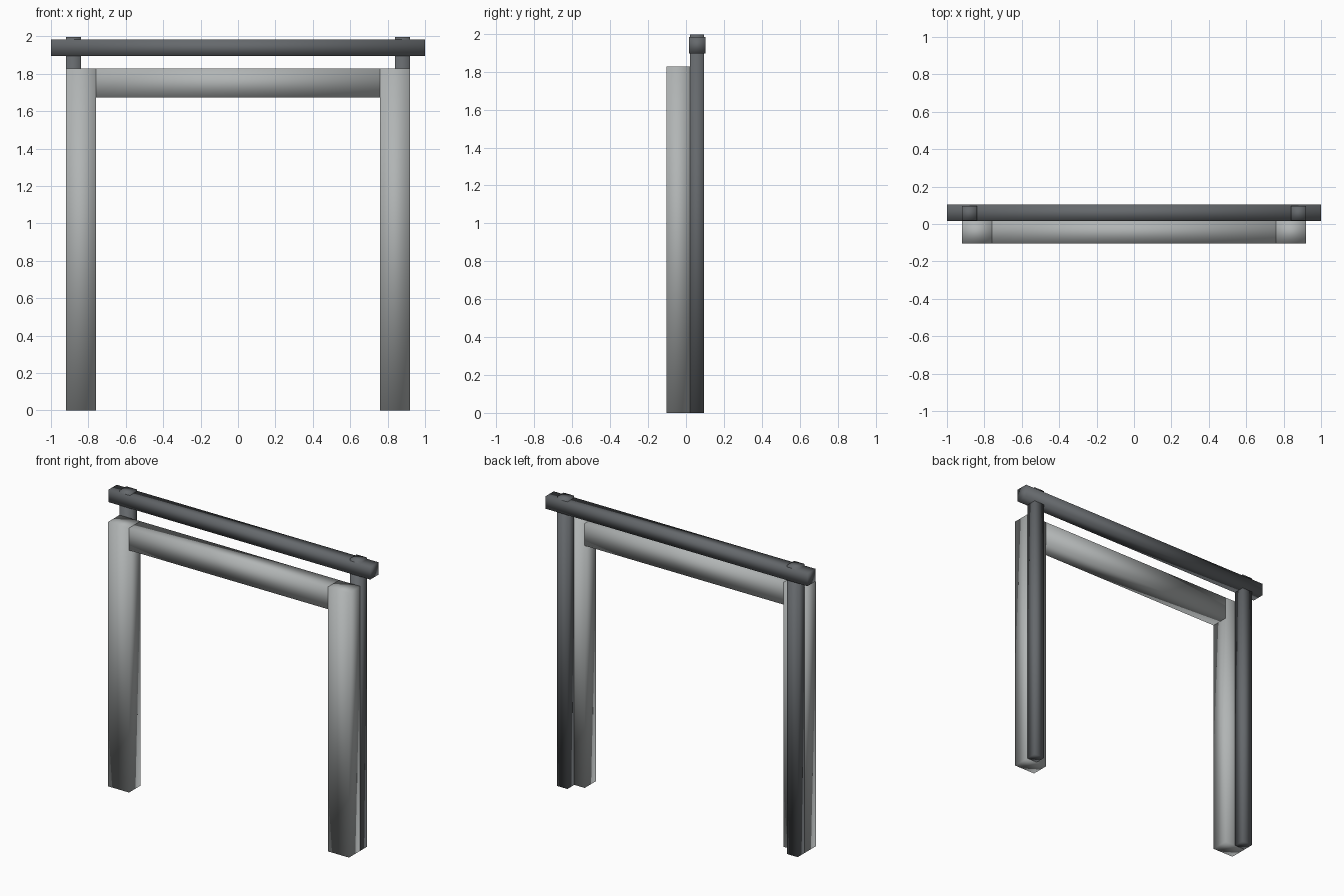
import bpy
import bmesh
from mathutils import Vector

cube = bpy.data.objects.get("Cube")
if cube:
    bpy.data.objects.remove(cube, do_unlink=True)


def make_material(name, rgb):
    mat = bpy.data.materials.new(name)
    mat.use_nodes = True
    color = (*rgb, 1.0)
    mat.diffuse_color = color
    mat.node_tree.nodes["Principled BSDF"].inputs["Base Color"].default_value = color
    return mat


def beam(name, low, high, mat):
    """Square-cut beam between two corners, with soft shared normals."""
    low, high = Vector(low), Vector(high)
    bm = bmesh.new()
    bmesh.ops.create_cube(bm, size=1)
    for v in bm.verts:
        v.co = (low + high) / 2 + v.co * (high - low)
    for f in bm.faces:
        f.smooth = True
    mesh = bpy.data.meshes.new(name)
    bm.to_mesh(mesh)
    bm.free()
    mesh.materials.append(mat)
    obj = bpy.data.objects.new(name, mesh)
    bpy.context.collection.objects.link(obj)
    return obj


light = make_material("light_grey", (0.44, 0.46, 0.46))
dark = make_material("dark_grey", (0.13, 0.14, 0.15))

OUTER, INNER = 0.92, 0.76
FRONT, JOINT, BACK = -0.103, 0.02, 0.103

# Paired uprights on each side
for side, sign in (("left", 1), ("right", -1)):
    def span(a, b):
        return sorted((a * sign, b * sign))

    x0, x1 = span(INNER, OUTER)
    beam(side + "_front_post", (x0, FRONT, 0), (x1, JOINT, 1.827), light)
    x0, x1 = span(0.84, OUTER)
    beam(side + "_back_post", (x0, JOINT, 0), (x1, 0.095, 1.997), dark)

# Crosspiece between the front posts
beam("lintel", (-INNER, FRONT, 1.673), (INNER, JOINT, 1.827), light)

# Long rail across the back posts
beam("top_rail", (-1, 0.016, 1.896), (1, BACK, 1.983), dark)
